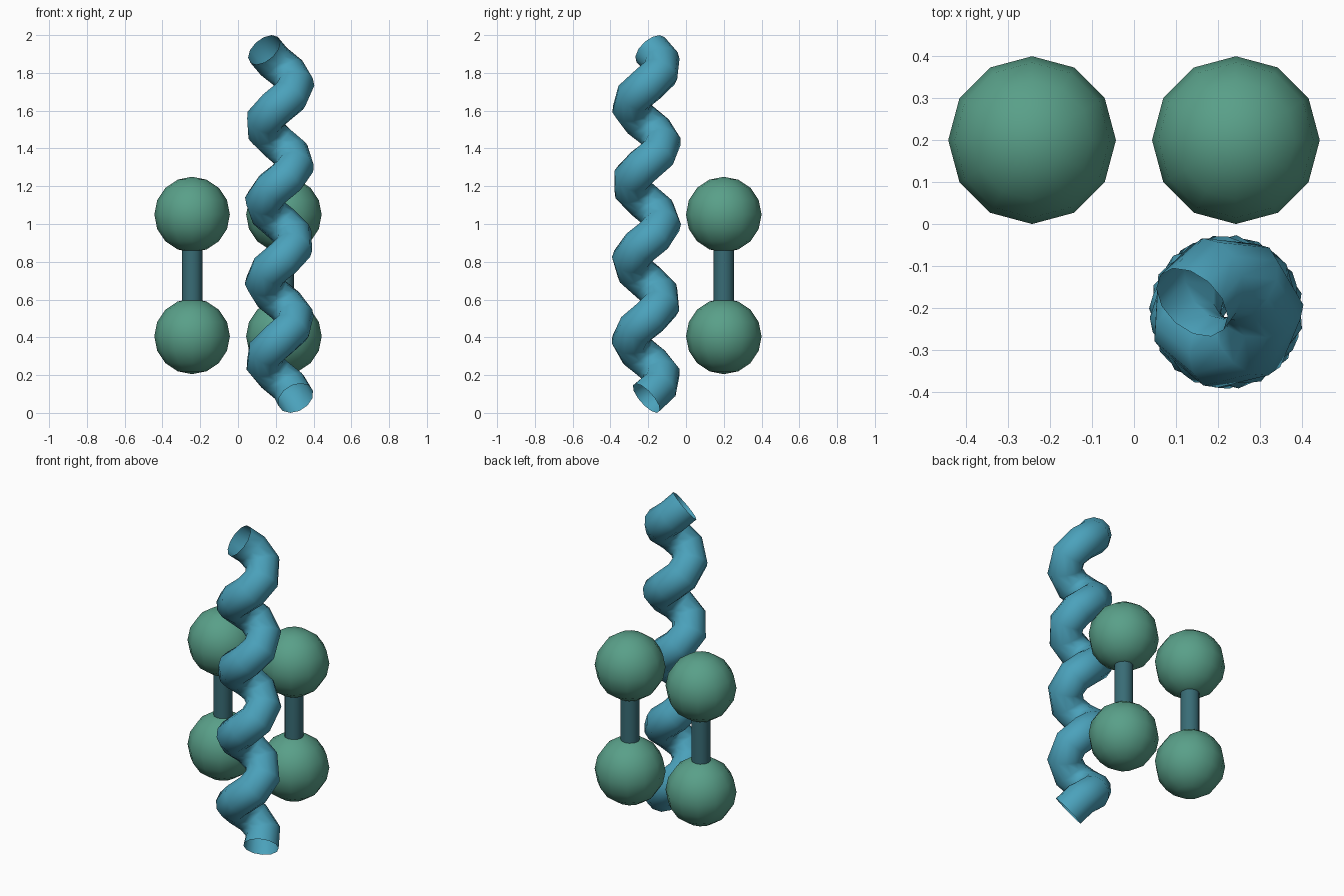
import bpy
import math

cube = bpy.data.objects.get("Cube")
if cube:
    bpy.data.objects.remove(cube, do_unlink=True)


def make_material(name, colour):
    mat = bpy.data.materials.new(name)
    mat.use_nodes = True
    mat.diffuse_color = (*colour, 1)
    mat.node_tree.nodes["Principled BSDF"].inputs["Base Color"].default_value = (*colour, 1)
    return mat


GREEN = make_material("sea green", (0.10, 0.35, 0.25))
BLUE = make_material("sky teal", (0.07, 0.36, 0.50))
DARK = make_material("dark teal", (0.04, 0.15, 0.18))


def finish(name, mat):
    obj = bpy.context.object
    obj.name = name
    obj.data.materials.append(mat)
    return obj


# Two dumbbells: a pair of balls joined by an upright rod
BALL_R, ROD_R = 0.2, 0.054
LOW, HIGH, BACK = 0.405, 1.05, 0.2
for side, x in (("right", -0.243), ("left", 0.243)):
    for level, z in (("lower", LOW), ("upper", HIGH)):
        bpy.ops.mesh.primitive_uv_sphere_add(
            segments=12, ring_count=8, radius=BALL_R, location=(x, BACK, z))
        finish(f"{side}_{level}_ball", GREEN)
        bpy.ops.object.shade_smooth()
    bpy.ops.mesh.primitive_cylinder_add(
        vertices=12, radius=ROD_R, depth=HIGH - LOW,
        location=(x, BACK, (LOW + HIGH) / 2))
    finish(f"{side}_rod", DARK)
    bpy.ops.object.shade_smooth_by_angle(angle=math.radians(40))

# Coiled open tube, rising counterclockwise
STEPS, SWEEP = 30, 28.0
COIL_R, TUBE_R = 0.085, 0.1
BOTTOM, TOP = 0.078, 1.922
curve = bpy.data.curves.new("coil_tube", "CURVE")
curve.dimensions = "3D"
curve.bevel_depth = TUBE_R
curve.bevel_resolution = 4
curve.use_fill_caps = False
spline = curve.splines.new("POLY")
spline.points.add(STEPS)
for i, point in enumerate(spline.points):
    t = i / STEPS
    a = SWEEP * t
    point.co = (0.22 + COIL_R * math.cos(a), -0.21 + COIL_R * math.sin(a),
                BOTTOM + (TOP - BOTTOM) * t, 1)
coil = bpy.data.objects.new("coil_tube", curve)
bpy.context.collection.objects.link(coil)
bpy.ops.object.select_all(action="DESELECT")
coil.select_set(True)
bpy.context.view_layer.objects.active = coil
bpy.ops.object.convert(target="MESH")
finish("coil_tube", BLUE)
bpy.ops.object.shade_smooth()
